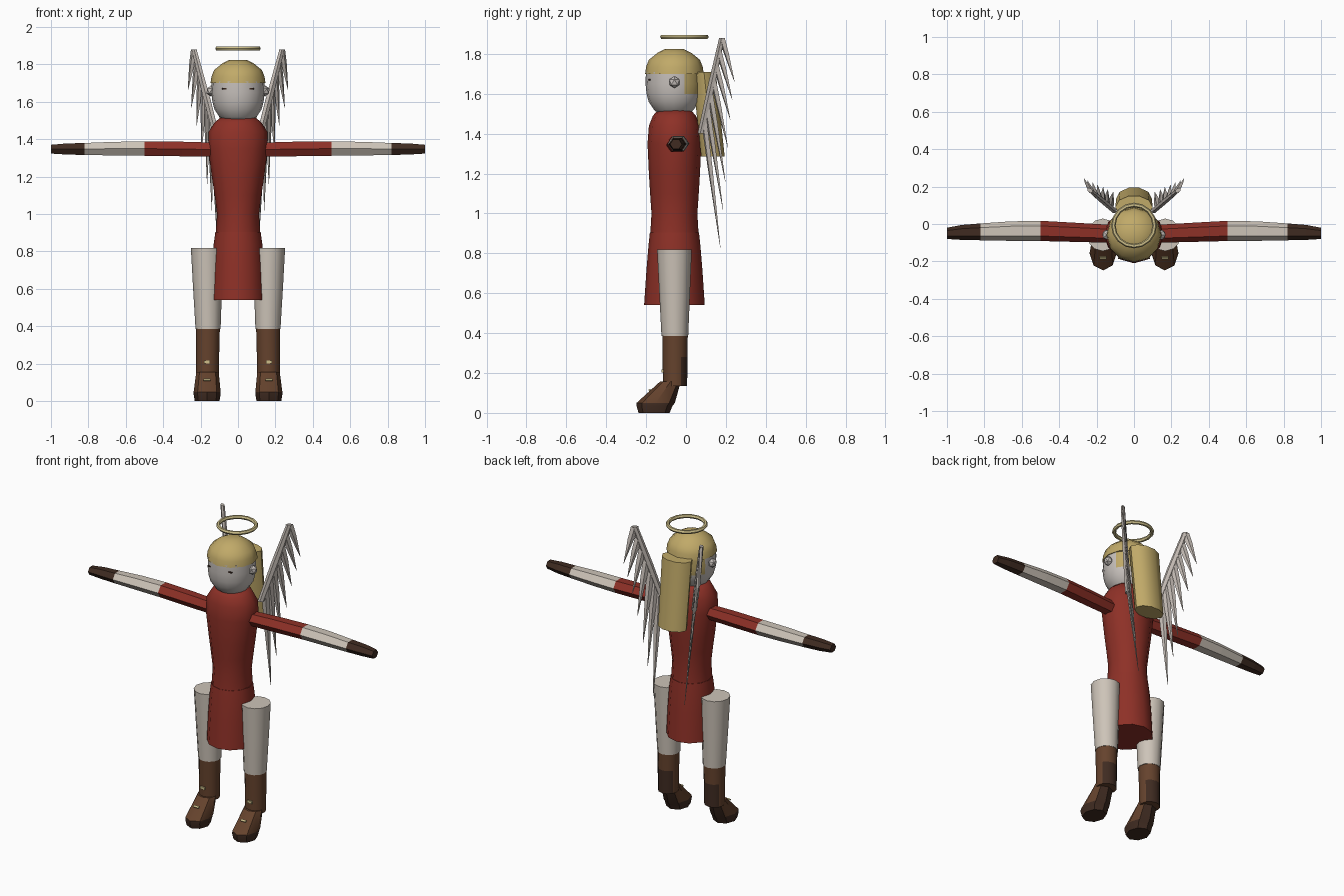
import bpy, bmesh, math
from mathutils import Vector

cube = bpy.data.objects.get("Cube")
if cube:
    bpy.data.objects.remove(cube)


def material(name, rgb):
    m = bpy.data.materials.new(name)
    m.use_nodes = True
    m.diffuse_color = (*rgb, 1)
    m.node_tree.nodes["Principled BSDF"].inputs["Base Color"].default_value = (*rgb, 1)
    return m


RED = material("red cloth", (.27, .03, .02))
PALE = material("pale cloth", (.61, .55, .48))
SKIN = material("pale skin", (.57, .53, .50))
FEATHER = material("feather grey", (.53, .48, .44))
GOLD = material("blond gold", (.53, .40, .14))
HALO = material("halo gold", (.62, .53, .26))
BROWN = material("boot brown", (.13, .055, .026))
DARK = material("dark leather", (.05, .024, .015))


def finish(name, bm, mats, smooth=None, rule=None):
    """Turn a bmesh into an object; rule picks a material from each face."""
    bmesh.ops.recalc_face_normals(bm, faces=bm.faces)
    bm.normal_update()
    if rule:
        for f in bm.faces:
            f.material_index = rule(f.calc_center_median(), f.normal)
    me = bpy.data.meshes.new(name)
    bm.to_mesh(me)
    bm.free()
    for m in mats:
        me.materials.append(m)
    ob = bpy.data.objects.new(name, me)
    bpy.context.collection.objects.link(ob)
    if smooth:
        bpy.ops.object.select_all(action='DESELECT')
        ob.select_set(True)
        bpy.context.view_layer.objects.active = ob
        bpy.ops.object.shade_smooth_by_angle(angle=math.radians(smooth))
    return ob


def add_loft(bm, rings, n, u, v, turn=0.0):
    """Skin rings of (centre, radius along u, radius along v)."""
    u, v = Vector(u), Vector(v)
    loops = []
    for c, ru, rv in rings:
        angles = [turn + math.tau * i / n for i in range(n)]
        loops.append([bm.verts.new(Vector(c) + u * ru * math.cos(a) + v * rv * math.sin(a))
                      for a in angles])
    for a, b in zip(loops, loops[1:]):
        for i in range(n):
            j = (i + 1) % n
            bm.faces.new((a[i], a[j], b[j], b[i]))
    bm.faces.new(loops[0])
    bm.faces.new(loops[-1])


X, Y, Z = (1, 0, 0), (0, 1, 0), (0, 0, 1)


def loft(name, rings, mats, n=12, u=X, v=Y, turn=0.0, smooth=None, rule=None):
    bm = bmesh.new()
    add_loft(bm, rings, n, u, v, turn)
    return finish(name, bm, mats, smooth, rule)


def plate(name, centre, size, mat, tilt=0.0):
    bm = bmesh.new()
    bmesh.ops.create_cube(bm, size=1)
    for vert in bm.verts:
        vert.co = Vector(a * b for a, b in zip(vert.co, size))
    ob = finish(name, bm, [mat])
    ob.location = centre
    ob.rotation_euler.x = tilt
    return ob


# Body: tunic top and flared skirt
CY = -.058
body = [(.88, .12, .122), (1.0, .112, .115), (1.1, .125, .122), (1.2, .14, .128),
        (1.35, .16, .135), (1.44, .157, .128), (1.49, .125, .108), (1.515, .095, .085)]
loft("tunic", [((0, CY, z), a, b) for z, a, b in body], [RED], smooth=50)
skirt = [(.54, .145, .152), (.72, .138, .14), (.84, .13, .13), (.905, .121, .123)]
loft("skirt", [((0, CY, z), a, b) for z, a, b in skirt], [RED], smooth=50)

# Head, with hair on the rear side faces
head = [(1.495, .07), (1.52, .1), (1.56, .126), (1.6, .137), (1.65, .142), (1.71, .14)]
loft("head", [((0, CY - .003, z), r, r) for z, r in head], [SKIN, GOLD], 16, smooth=50,
     rule=lambda c, n: int(c.y > -.02 and c.z > 1.6))

# Hair cap and long hair down the back
cap = [(1.7, .147), (1.735, .142), (1.77, .128), (1.805, .085), (1.825, .045)]
loft("hair_cap", [((0, CY, z), r, r) for z, r in cap], [GOLD], smooth=50)
loft("long_hair", [((0, .135, 1.285), .095, .062), ((0, .09, 1.71), .1, .062)],
     [GOLD], 10, smooth=50)

# Halo
bm = bmesh.new()
SEG, SIDES = 16, 6
grid = []
for i in range(SEG):
    a = math.tau * i / SEG
    ring = []
    for j in range(SIDES):
        b = math.tau * j / SIDES
        r = .11 + .012 * math.cos(b)
        ring.append(bm.verts.new((r * math.cos(a), r * math.sin(a) - .008,
                                  1.885 + .012 * math.sin(b))))
    grid.append(ring)
for i in range(SEG):
    for j in range(SIDES):
        k, l = (i + 1) % SEG, (j + 1) % SIDES
        bm.faces.new((grid[i][j], grid[k][j], grid[k][l], grid[i][l]))
finish("halo", bm, [HALO], smooth=30)

# Feather tips, from the wing top down to its root
TIPS = [(.268, .243, 1.66), (.25, .232, 1.57), (.222, .222, 1.47), (.195, .21, 1.33),
        (.165, .197, 1.16), (.14, .185, 1.02), (.11, .172, .83)]

for side, s in (("left", 1), ("right", -1)):
    # Arm: sleeve, forearm and glove
    def arm(part, rings, mat):
        loft(f"{side}_{part}", [((s * x, y, z), a, b) for x, y, z, a, b in rings], [mat],
             6, Y, Z)
    arm("sleeve", [(.13, -.052, 1.345, .048, .043), (.3, -.045, 1.348, .051, .045),
                   (.5, -.037, 1.35, .054, .044)], RED)
    arm("forearm", [(.5, -.037, 1.35, .054, .044), (.66, -.038, 1.35, .052, .042),
                    (.82, -.042, 1.348, .045, .037)], PALE)
    arm("glove", [(.82, -.042, 1.348, .045, .037), (.92, -.045, 1.348, .04, .034),
                  (1.0, -.05, 1.347, .03, .027)], DARK)

    # Leg and boot shaft
    loft(f"{side}_leg", [((s * .167, -.058, .82), .085, .087),
                         ((s * .163, -.057, .6), .077, .077),
                         ((s * .16, -.056, .385), .067, .067)], [PALE], smooth=50)
    loft(f"{side}_boot_shaft", [((s * .161, -.055, .39), .064, .064),
                                ((s * .162, -.055, .28), .062, .062),
                                ((s * .163, -.055, .135), .061, .061)],
         [BROWN, DARK], smooth=50,
         rule=lambda c, n: int(c.z < .28 and n.y > .6))

    # Foot slopes forward from the ankle, with a dark sole and heel
    loft(f"{side}_foot", [((s * .163, -.078, .157), .06, .052),
                          ((s * .165, -.152, .05), .072, .096),
                          ((s * .165, -.158, .035), .072, .09),
                          ((s * .165, -.16, 0), .066, .078)],
         [BROWN, DARK], 8, turn=math.pi / 8 * 2, smooth=40,
         rule=lambda c, n: int(c.z < .045 or n.y > .6))

    # Buckles
    plate(f"{side}_shaft_buckle", (s * .166, -.118, .21), (.032, .008, .016), HALO)
    plate(f"{side}_foot_buckle", (s * .166, -.182, .115), (.036, .008, .012), HALO, -.85)

    # Eye and ear
    plate(f"{side}_eye", (s * .07, -.183, 1.67), (.03, .008, .006), DARK)
    bm = bmesh.new()
    bmesh.ops.create_icosphere(bm, subdivisions=1, radius=.03)
    for vert in bm.verts:
        vert.co = Vector((vert.co.x * .9 + s * .145, vert.co.y - CY * -1, vert.co.z + 1.658))
    finish(f"{side}_ear", bm, [SKIN])

    # Wing: tapered spine with hanging pointed feathers
    root, top = Vector((s * .11, .075, 1.4)), Vector((s * .235, .18, 1.88))
    along = Vector((s * .76, .65, 0))
    across = Vector((-s * .65, .76, 0))
    bm = bmesh.new()
    add_loft(bm, [(root, .02, .016), (root.lerp(top, .5), .024, .016), (top, .018, .012)],
             6, along, across)
    for k, (x, y, z) in enumerate(TIPS):
        start = top.lerp(root, k / len(TIPS))
        tip = Vector((s * x, y, z))
        add_loft(bm, [(start, .022, .01), (start.lerp(tip, .35), .019, .009),
                      (tip, .001, .001)], 4, along, across)
    finish(f"{side}_wing", bm, [FEATHER])
